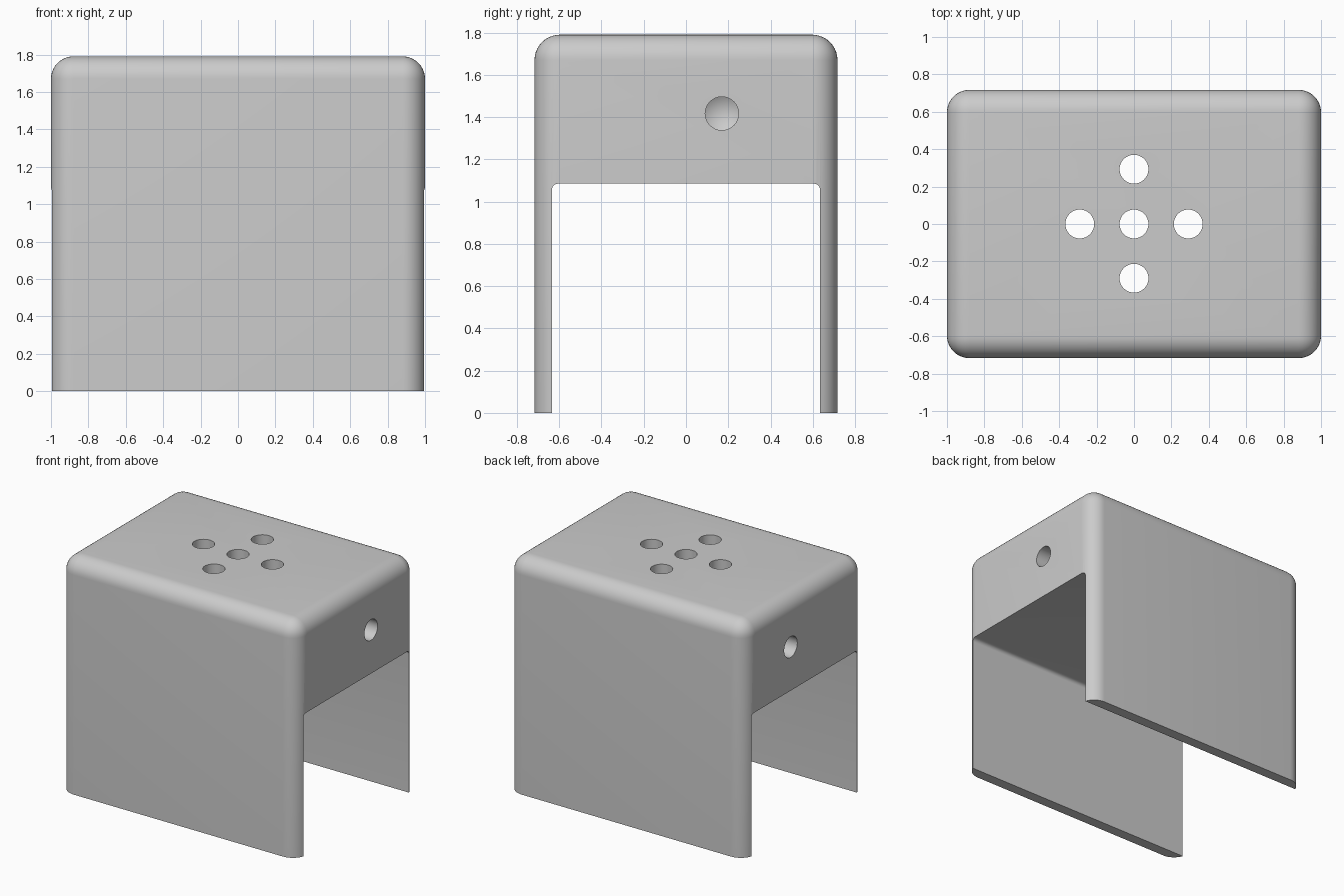
import bpy, bmesh, math
from mathutils import Matrix, Vector

W, D, H = 2.0, 1.434, 1.79      # overall size
SLOT_Y, SLOT_Z = 0.635, 1.085   # half width and ceiling of the channel

if "Cube" in bpy.data.objects:
    bpy.data.objects.remove(bpy.data.objects["Cube"])

grey = bpy.data.materials.new("light grey metal")
grey.use_nodes = True
colour = (0.6, 0.6, 0.6, 1)
grey.diffuse_color = colour
grey.node_tree.nodes["Principled BSDF"].inputs["Base Color"].default_value = colour


def make_object(name, bm):
    bmesh.ops.recalc_face_normals(bm, faces=bm.faces)
    mesh = bpy.data.meshes.new(name)
    bm.to_mesh(mesh)
    bm.free()
    mesh.materials.append(grey)
    ob = bpy.data.objects.new(name, mesh)
    bpy.context.collection.objects.link(ob)
    return ob


def rounded_box(name, size, z_low, radius, segments, pick):
    """Box with the edges chosen by pick(midpoint, direction) rounded."""
    bm = bmesh.new()
    bmesh.ops.create_cube(bm, size=1)
    bmesh.ops.scale(bm, vec=size, verts=bm.verts)
    bmesh.ops.translate(bm, vec=(0, 0, z_low + size[2] / 2), verts=bm.verts)
    edges = [e for e in bm.edges
             if pick((e.verts[0].co + e.verts[1].co) / 2,
                     (e.verts[1].co - e.verts[0].co).normalized())]
    bmesh.ops.bevel(bm, geom=edges, offset=radius, segments=segments,
                    profile=0.5, affect='EDGES')
    return make_object(name, bm)


def drill(bm, radius, depth, matrix, tip=0):
    """Cylinder along local z from 0 to depth, with an optional cone tip."""
    n = 48
    rings = [[bm.verts.new(matrix @ Vector((radius * math.cos(2 * math.pi * i / n),
                                            radius * math.sin(2 * math.pi * i / n), z)))
              for i in range(n)] for z in (0, depth)]
    bm.faces.new(rings[0])
    point = bm.verts.new(matrix @ Vector((0, 0, depth + tip))) if tip else None
    if not tip:
        bm.faces.new(rings[1])
    for i in range(n):
        j = (i + 1) % n
        bm.faces.new((rings[0][i], rings[0][j], rings[1][j], rings[1][i]))
        if tip:
            bm.faces.new((rings[1][i], rings[1][j], point))


# Body: vertical and top edges rounded, bottom left square
body = rounded_box("bracket_body", (W, D, H), 0, 0.12, 10,
                   lambda mid, way: abs(way.z) > 0.9 or mid.z > H - 0.01)

# Open channel through the body, with small fillets at its ceiling
channel = rounded_box("channel_cutter", (W + 1, 2 * SLOT_Y, SLOT_Z + 0.5), -0.5, 0.03, 6,
                      lambda mid, way: abs(way.x) > 0.9 and mid.z > 0)

# Five through holes in the top and one blind hole in each side
bm = bmesh.new()
for x, y in ((0, 0), (0.29, 0), (-0.29, 0), (0, 0.293), (0, -0.29)):
    drill(bm, 0.077, 1, Matrix.Translation((x, y, 0.95)))
for side in (1, -1):
    turn = Matrix.Rotation(-side * math.pi / 2, 4, 'Y')
    drill(bm, 0.079, 0.5, Matrix.Translation((side * 1.1, 0.17, 1.417)) @ turn, tip=0.047)
holes = make_object("hole_cutter", bm)

for cutter in (channel, holes):
    cutter.hide_render = True
    cut = body.modifiers.new(cutter.name, 'BOOLEAN')
    cut.operation = 'DIFFERENCE'
    cut.solver = 'EXACT'
    cut.object = cutter

# Apply the cuts and drop the cutters
bpy.context.view_layer.objects.active = body
body.select_set(True)
for cutter in (channel, holes):
    bpy.ops.object.modifier_apply(modifier=cutter.name)
    bpy.data.objects.remove(cutter)
bpy.ops.object.select_all(action='DESELECT')
body.select_set(True)
bpy.ops.object.shade_smooth_by_angle(angle=math.radians(28))
